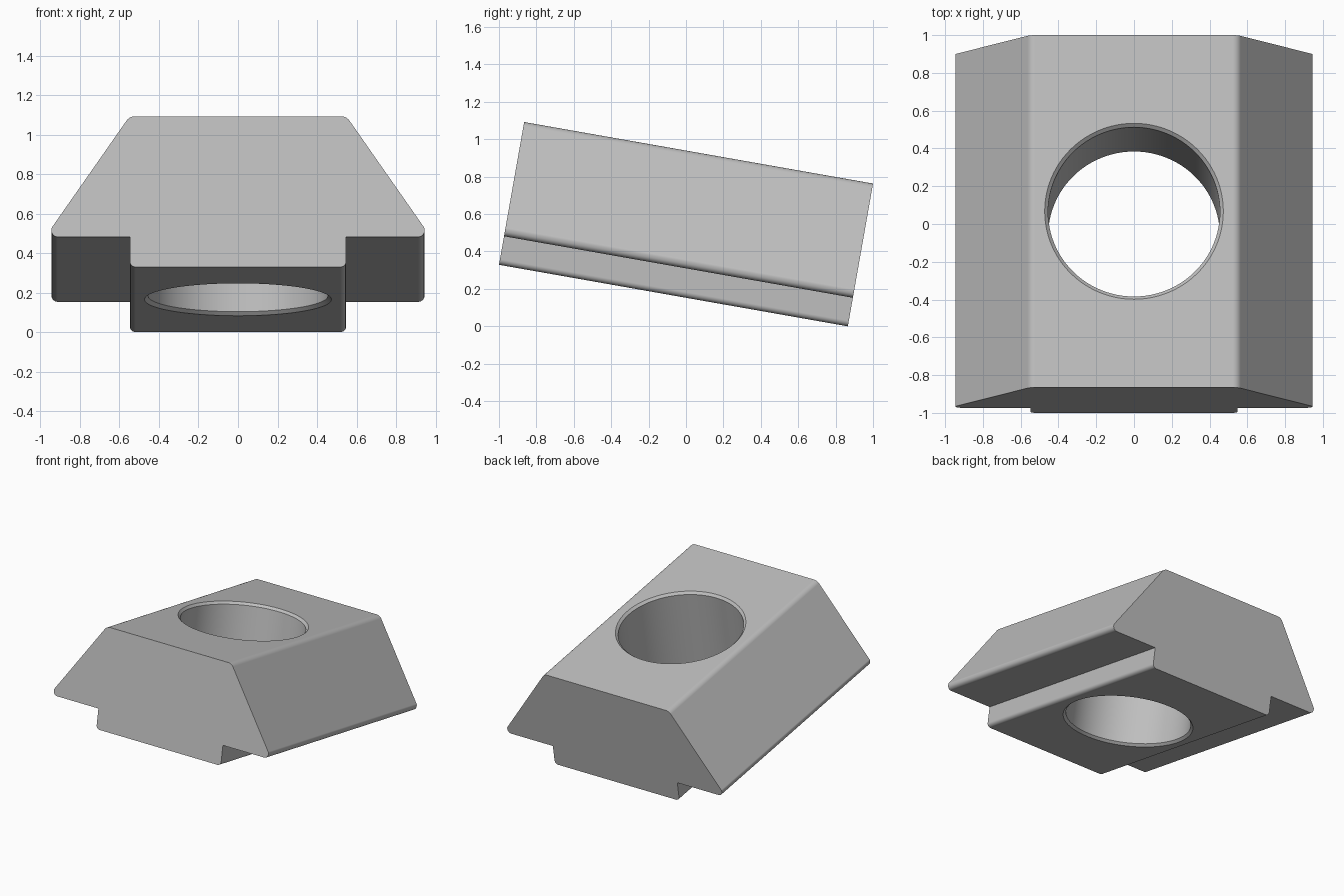
import bpy, bmesh, math
from mathutils import Vector, Matrix

if "Cube" in bpy.data.objects:
    bpy.data.objects.remove(bpy.data.objects["Cube"])

L, H = 1.894, 0.775          # block length and height
TILT = math.radians(-10)
R, CH = 0.455, 0.018         # bore radius and rim chamfer

# Half profile corners: x, z, fillet radius
HALF = [(0.548, 0, 0.03), (0.548, 0.155, 0), (0.945, 0.155, 0.033),
        (0.945, 0.2, 0.025), (0.549, H, 0.05)]
corners = HALF + [(-x, z, r) for x, z, r in reversed(HALF)]


def filleted(pts, seg=6):
    """Replace each corner with an arc of its radius."""
    out = []
    for i, (x, z, r) in enumerate(pts):
        p = Vector((x, z))
        if r == 0:
            out.append(p)
            continue
        a = (Vector(pts[i - 1][:2]) - p).normalized()
        b = (Vector(pts[(i + 1) % len(pts)][:2]) - p).normalized()
        half = a.angle(b) / 2
        mid = (a + b).normalized()
        c = p + mid * (r / math.sin(half))
        start = p + a * (r / math.tan(half)) - c
        end = p + b * (r / math.tan(half)) - c
        sweep = end.angle_signed(start)
        for k in range(seg + 1):
            out.append(c + Matrix.Rotation(sweep * k / seg, 2) @ start)
    return out


def make_object(name, bm):
    bmesh.ops.recalc_face_normals(bm, faces=bm.faces)
    me = bpy.data.meshes.new(name)
    bm.to_mesh(me)
    bm.free()
    ob = bpy.data.objects.new(name, me)
    bpy.context.collection.objects.link(ob)
    return ob


# Slot nut body: extruded T profile
bm = bmesh.new()
face = bm.faces.new([bm.verts.new((p.x, -L / 2, p.y)) for p in filleted(corners)])
ext = bmesh.ops.extrude_face_region(bm, geom=[face])
bmesh.ops.translate(bm, vec=(0, L, 0),
                    verts=[v for v in ext["geom"] if isinstance(v, bmesh.types.BMVert)])
body = make_object("slot_nut", bm)

# Bore cutter with chamfered rims, as stacked rings
N, E = 96, 0.05
bm = bmesh.new()
rings = []
for r, z in [(R + CH + E, -E), (R, CH), (R, H - CH), (R + CH + E, H + E)]:
    rings.append([bm.verts.new((r * math.cos(2 * math.pi * k / N),
                                r * math.sin(2 * math.pi * k / N), z)) for k in range(N)])
for lo, hi in zip(rings, rings[1:]):
    for k in range(N):
        bm.faces.new((lo[k], lo[(k + 1) % N], hi[(k + 1) % N], hi[k]))
bm.faces.new(rings[0])
bm.faces.new(rings[-1])
cutter = make_object("bore_cutter", bm)

# Cut the bore
mod = body.modifiers.new("bore", 'BOOLEAN')
mod.operation, mod.solver, mod.object = 'DIFFERENCE', 'EXACT', cutter
bpy.context.view_layer.objects.active = body
body.select_set(True)
cutter.select_set(False)
bpy.ops.object.modifier_apply(modifier=mod.name)
bpy.data.objects.remove(cutter, do_unlink=True)

# Tilt, and rest the lowest edge on the ground
body.data.transform(Matrix.Rotation(TILT, 4, 'X'))
for axis in (1, 2):
    vals = [v.co[axis] for v in body.data.vertices]
    shift = Vector((0, 0, 0))
    shift[axis] = -min(vals) if axis == 2 else -(min(vals) + max(vals)) / 2
    body.data.transform(Matrix.Translation(shift))

# Plain grey metal
mat = bpy.data.materials.new("grey_metal")
mat.diffuse_color = (0.52, 0.52, 0.52, 1)
mat.use_nodes = True
mat.node_tree.nodes["Principled BSDF"].inputs["Base Color"].default_value = mat.diffuse_color
body.data.materials.clear()
body.data.materials.append(mat)
for p in body.data.polygons:
    p.material_index = 0
bpy.ops.object.shade_smooth_by_angle(angle=math.radians(30))
wn = body.modifiers.new("flat_faces", 'WEIGHTED_NORMAL')
wn.keep_sharp = True
